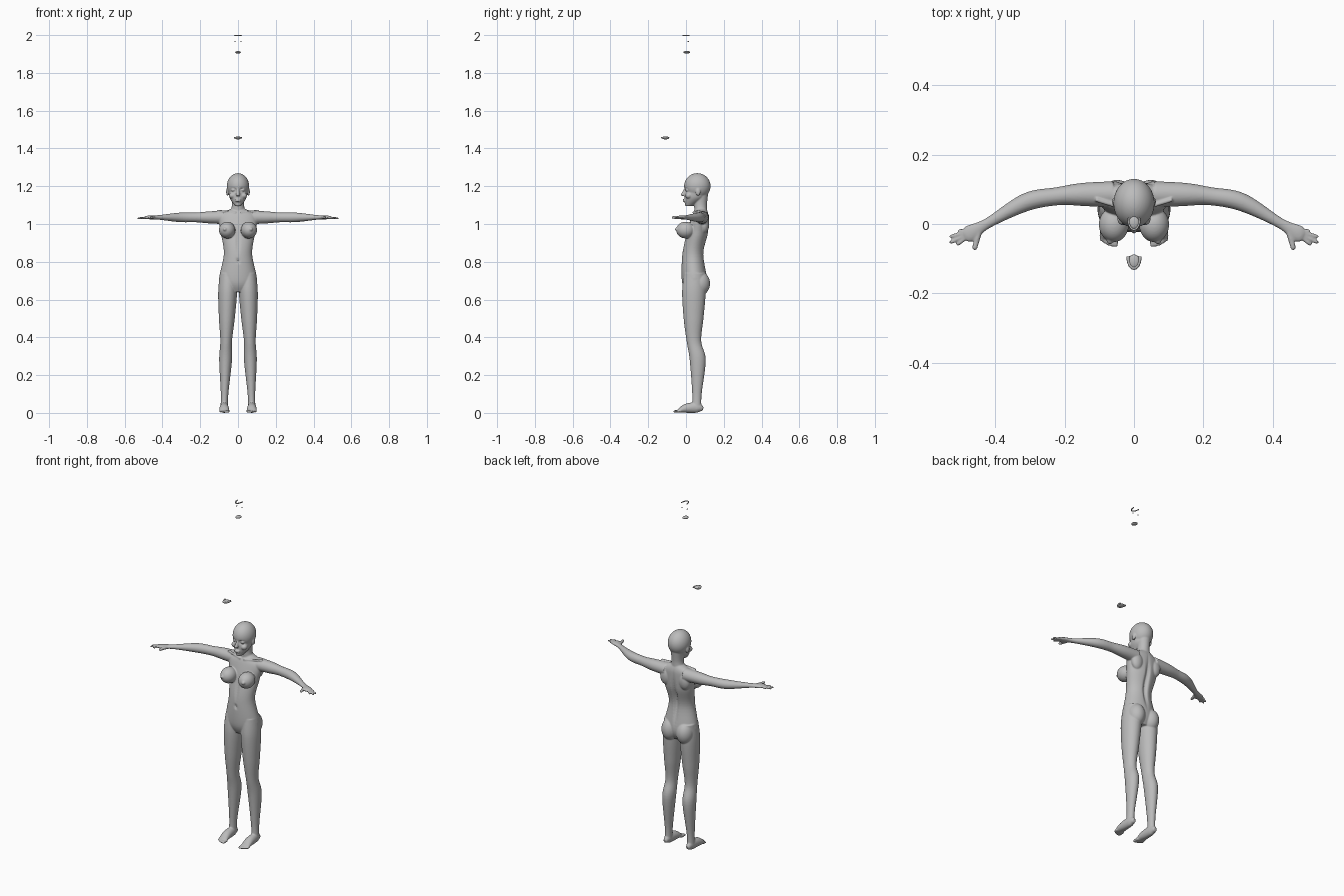
import bpy, bmesh, math
from mathutils import Vector

cube = bpy.data.objects.get("Cube")
if cube:
    bpy.data.objects.remove(cube)

grey = (0.5, 0.5, 0.5, 1)
skin = bpy.data.materials.new("matte grey")
skin.use_nodes = True
skin.diffuse_color = grey
skin.node_tree.nodes["Principled BSDF"].inputs["Base Color"].default_value = grey


def finish(name, bm):
    """Turn the built geometry into a smooth shaded object."""
    mesh = bpy.data.meshes.new(name)
    bmesh.ops.recalc_face_normals(bm, faces=bm.faces)
    bm.to_mesh(mesh)
    bm.free()
    mesh.materials.append(skin)
    for poly in mesh.polygons:
        poly.use_smooth = True
    obj = bpy.data.objects.new(name, mesh)
    bpy.context.collection.objects.link(obj)
    return obj


def spline(before, start, end, after, t):
    """Smooth value between start and end."""
    bend = 2 * before - 5 * start + 4 * end - after
    twist = 3 * (start - end) + after - before
    return start + t / 2 * (end - before + t * (bend + t * twist))


def resample(rows, steps):
    """Add smooth in-between rows."""
    padded = [rows[0], *rows, rows[-1]]
    result = []
    for group in zip(padded, padded[1:], padded[2:], padded[3:]):
        for step in range(steps):
            result.append([spline(*values, step / steps) for values in zip(*group)])
    return result + [rows[-1]]


def loft(bm, rows, upright=False, sides=32, steps=8, side=1):
    """Skin of ellipses; each row is x, y, z and two radii."""
    rows = resample(rows, steps)
    centres = [Vector(row[:3]) for row in rows]
    last = len(rows) - 1
    rings = []
    for i, (*_, wide, deep) in enumerate(rows):
        across, over = Vector((1, 0, 0)), Vector((0, 1, 0))
        if not upright:
            along = centres[min(i + 1, last)] - centres[max(i - 1, 0)]
            across = along.cross(Vector((0, 0, 1))).normalized()
            over = across.cross(along).normalized()
        ring = []
        for k in range(sides):
            turn = math.tau * k / sides
            point = centres[i] + across * wide * math.cos(turn) + over * deep * math.sin(turn)
            point.x *= side
            ring.append(bm.verts.new(point))
        rings.append(ring)
    for low, high in zip(rings, rings[1:]):
        for k in range(sides):
            bm.faces.new((low[k - 1], low[k], high[k], high[k - 1]))
    bm.faces.new(rings[0])
    bm.faces.new(rings[-1])


def column(bm, rows):
    """Upright loft on the centre line; rows are height, depth position, two radii."""
    loft(bm, [(0, y, z, wide, deep) for z, y, wide, deep in rows], upright=True, sides=64)


def ball(bm, centre, radii, side=1):
    made = bmesh.ops.create_uvsphere(bm, u_segments=48, v_segments=32, radius=1)
    for vert in made["verts"]:
        vert.co = Vector(c + r * k for c, r, k in zip(centre, radii, vert.co))
        vert.co.x *= side


def digit(bm, start, end, thick, side):
    """Tapering finger or toe with a rounded tip."""
    start, end = Vector(start), Vector(end)
    rows = []
    for t in (0, 0.3, 0.6, 0.9, 1):
        radius = thick * (1 - 0.3 * t) * (0.5 if t == 1 else 1)
        rows.append((*start.lerp(end, t), radius, radius))
    loft(bm, rows, sides=12, steps=3, side=side)


def press(bm, centre, radii, push):
    """Soft dent around a centre."""
    for vert in bm.verts:
        gap = sum(((p - c) / r) ** 2 for p, c, r in zip(vert.co, centre, radii))
        if gap < 1:
            vert.co.y += push * (1 - gap) ** 2


def build_trunk(bm):
    # Torso and neck
    column(bm, [(1.08, .08, .04, .03), (1.04, .075, .1, .045), (.95, .06, .09, .057),
                (.84, .037, .075, .057), (.7, .045, .1, .067), (.64, .045, .06, .045)])
    column(bm, [(1.16, .08, .036, .037), (1.1, .077, .032, .034), (1.05, .08, .045, .034)])
    # Skull, jaw and chin
    ball(bm, (0, .06, 1.2), (.059, .07, .069))
    column(bm, [(1.2, .055, .05, .06), (1.14, .046, .045, .054), (1.095, .015, .015, .02)])
    # Spine groove, breastbone and navel
    press(bm, (0, .1, .9), (.02, .05, .2), -.016)
    press(bm, (0, 0, .9), (.015, .05, .1), .006)
    press(bm, (0, -.015, .81), (.012, .03, .014), .014)
    # Eye sockets
    for x in (-.024, .024):
        press(bm, (x, 0, 1.18), (.021, .035, .015), .014)
    # Nose and lips
    column(bm, [(1.19, 0, .004, .007), (1.155, -.014, .01, .014), (1.148, -.008, .006, .008)])
    for z in (1.129, 1.121):
        ball(bm, (0, -.008, z), (.016, .01, .0045))


def build_face_side(bm, side):
    # Eye, cheek and ear
    ball(bm, (.024, .009, 1.18), (.013, .013, .009), side)
    ball(bm, (.03, .014, 1.15), (.018, .018, .016), side)
    ball(bm, (.056, .064, 1.17), (.007, .013, .02), side)


def build_torso_side(bm, side):
    # Chest, shoulder blade and buttock
    ball(bm, (.058, -.002, .968), (.043, .05, .044), side)
    ball(bm, (.069, -.048, .972), (.01, .01, .01), side)
    ball(bm, (.06, .097, 1), (.035, .026, .05), side)
    ball(bm, (.048, .074, .685), (.047, .053, .064), side)
    # Collar bone
    loft(bm, [(.01, .04, 1.06, .006, .006), (.11, .07, 1.07, .006, .006)], side=side)


def build_leg(bm, side):
    # Leg leans outward toward the ankle and is deeper than wide
    profile = [(.74, .045, .044), (.64, .042, .05), (.5, .04, .042), (.38, .042, .031),
               (.28, .062, .034), (.1, .058, .02), (.02, .056, .02)]
    rows = [(.074 - .03 * z, y, z, r, r * 1.25) for z, y, r in profile]
    loft(bm, rows, upright=True, side=side)
    # Foot
    ankle = .073
    sole = [(.09, .02, .01, .01), (.06, .028, .02, .027), (0, .024, .025, .024), (-.04, .01, .025, .009)]
    loft(bm, [(ankle, *row) for row in sole], side=side)
    # Toes, shorter toward the outside
    for k in range(5):
        x = ankle + .01 * (k - 2)
        digit(bm, (x, -.03, .01), (x, .001 * k * k - .066, .007), .009 - .0006 * k, side)


def build_arm(bm, side):
    # Arm sweeping forward into a flat palm
    level = 1.035
    profile = [(.06, .085, .038, .036), (.15, .085, .033, .032), (.22, .08, .026, .026),
               (.31, .063, .026, .025), (.42, .003, .015, .012), (.47, -.026, .024, .01),
               (.487, -.033, .018, .007)]
    loft(bm, [(x, y, level, wide, high) for x, y, wide, high in profile], side=side)
    # Fanned fingers
    palm = Vector((.46, -.02, level))
    for k in range(4):
        fan = math.radians(-13 * k)
        reach = .08 - .01 * (k - 1.8) ** 2
        tip = palm + Vector((math.cos(fan), math.sin(fan), -.07)) * reach
        digit(bm, palm, tip, .0075, side)
    # Thumb
    digit(bm, (.446, -.02, level), (.46, -.075, level), .01, side)


# Fuse all body parts into one skin
parts = bmesh.new()
build_trunk(parts)
for side in (-1, 1):
    build_face_side(parts, side)
    build_torso_side(parts, side)
    build_leg(parts, side)
    build_arm(parts, side)
body = finish("body", parts)
fuse = body.modifiers.new("fuse", "REMESH")
fuse.mode = "VOXEL"
fuse.voxel_size = .0032
fuse.use_smooth_shade = True
soften = body.modifiers.new("soften", "SMOOTH")
soften.iterations = 5


def arch(name, back, height, thick):
    """U-shaped band, open to the back."""
    bm = bmesh.new()
    rows = []
    for k in range(13):
        turn = math.pi * k / 12
        x, y = -.017 * math.cos(turn), back - .034 * math.sin(turn)
        rows.append((x, y, height, thick, thick))
    loft(bm, rows, sides=10, steps=2)
    finish(name, bm)


def lump(name, centre, radii):
    bm = bmesh.new()
    ball(bm, centre, radii)
    finish(name, bm)


# Small floating mouth pieces above the head
arch("upper_arch", .018, 1.997, .003)
lump("right_bead", (-.017, .012, 1.966), (.003, .004, .003))
lump("left_bead", (.017, .012, 1.966), (.003, .004, .003))
lump("floating_tongue", (0, .004, 1.909), (.015, .018, .007))
arch("lower_arch", -.093, 1.457, .005)
lump("lower_plate", (0, -.108, 1.456), (.017, .02, .008))
